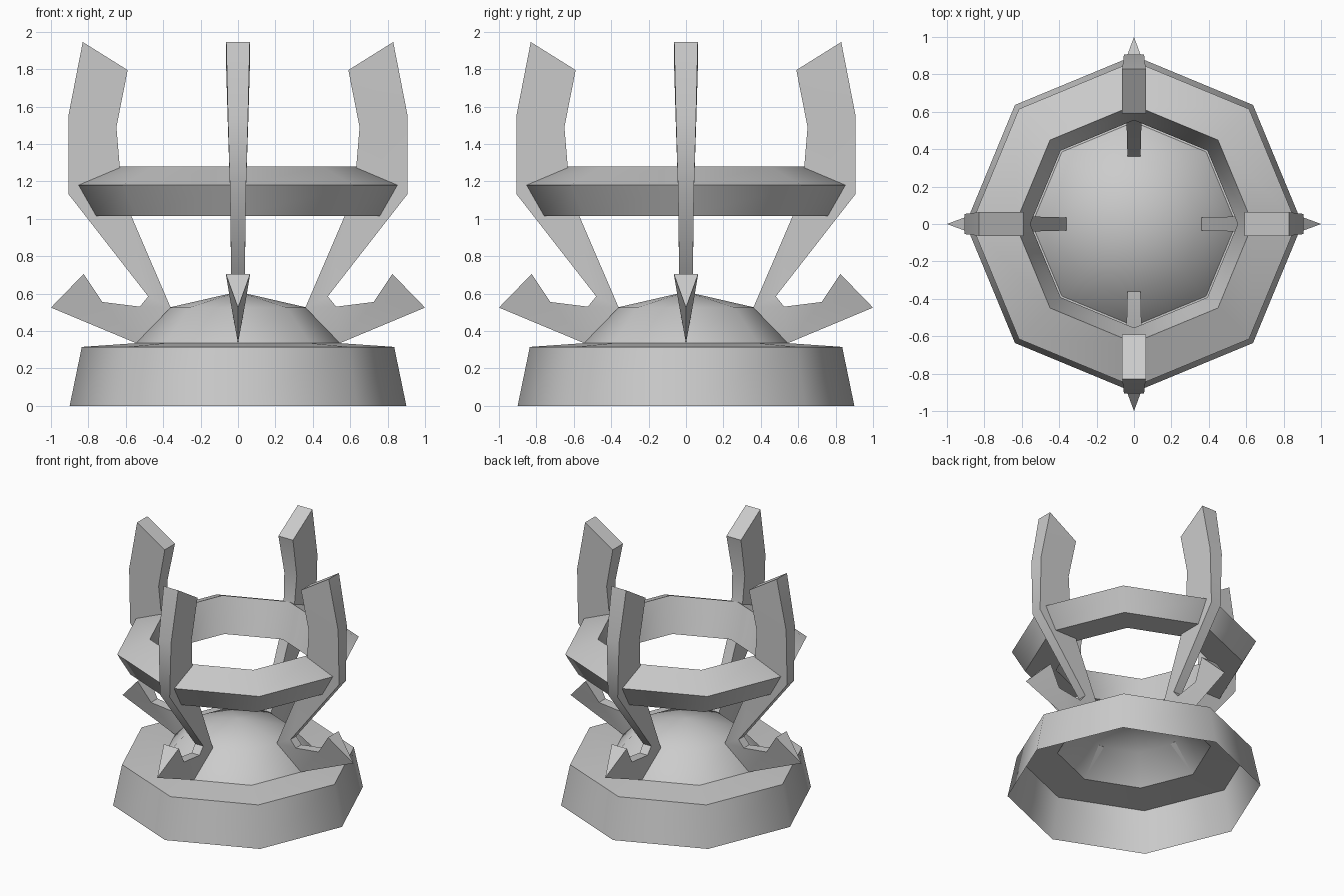
import bpy, bmesh, math
from mathutils import Matrix

cube = bpy.data.objects.get("Cube")
if cube:
    bpy.data.objects.remove(cube, do_unlink=True)

grey = bpy.data.materials.new("plain_grey")
grey.use_nodes = True
GREY = (0.6, 0.6, 0.6, 1.0)
grey.diffuse_color = GREY
grey.node_tree.nodes["Principled BSDF"].inputs["Base Color"].default_value = GREY

SIDES = 8


def finish(name, bm, angle):
    """Turn a bmesh into a named object with smooth shading by angle."""
    bmesh.ops.recalc_face_normals(bm, faces=bm.faces)
    mesh = bpy.data.meshes.new(name)
    bm.to_mesh(mesh)
    bm.free()
    mesh.materials.append(grey)
    obj = bpy.data.objects.new(name, mesh)
    bpy.context.collection.objects.link(obj)
    bpy.ops.object.select_all(action='DESELECT')
    obj.select_set(True)
    bpy.context.view_layer.objects.active = obj
    bpy.ops.object.shade_smooth_by_angle(angle=math.radians(angle))
    return obj


def lathe(name, profile, closed=False, apex=None):
    """Spin a (radius, height) profile into an octagonal shell."""
    bm = bmesh.new()
    rings = []
    for r, z in profile:
        angles = [2 * math.pi * i / SIDES for i in range(SIDES)]
        rings.append([bm.verts.new((r * math.cos(a), r * math.sin(a), z)) for a in angles])
    pairs = list(zip(rings, rings[1:]))
    if closed:
        pairs.append((rings[-1], rings[0]))
    for low, high in pairs:
        for i in range(SIDES):
            j = (i + 1) % SIDES
            bm.faces.new((low[i], low[j], high[j], high[i]))
    if apex is not None:
        top = bm.verts.new((0, 0, apex))
        for i in range(SIDES):
            bm.faces.new((rings[-1][i], rings[-1][(i + 1) % SIDES], top))
    return finish(name, bm, 44.4)


# Hollow base: tapered wall, ledge and low dome
lathe("base", [(0.9, 0), (0.835, 0.315), (0.545, 0.335), (0.37, 0.525)], apex=0.61)

# Floating octagonal ring
lathe("ring", [(0.775, 1.015), (0.87, 1.18), (0.635, 1.28), (0.555, 1.015)], closed=True)

# Prong and hooked spike as stations of (radius, height, half width), outer then inner
STATIONS = [
    ((0.83, 1.945, 0.063), (0.59, 1.795, 0.063)),
    ((0.905, 1.56, 0.054), (0.65, 1.49, 0.054)),
    ((0.905, 1.13, 0.042), (0.62, 1.13, 0.042)),
    ((0.48, 0.585, 0.035), (0.36, 0.525, 0.035)),
    ((0.525, 0.53, 0.035), (0.545, 0.335, 0)),
    ((0.725, 0.555, 0.04), (1.0, 0.525, 0)),
    ((0.825, 0.705, 0.065), (1.0, 0.525, 0)),
]


def prong(name, turn):
    bm = bmesh.new()
    loops = []
    for (ro, zo, wo), (ri, zi, wi) in STATIONS:
        corners = [(ro, -wo, zo), (ro, wo, zo), (ri, wi, zi), (ri, -wi, zi)]
        loops.append([bm.verts.new(c) for c in corners])
    for a, b in zip(loops, loops[1:]):
        for i in range(4):
            j = (i + 1) % 4
            bm.faces.new((a[i], a[j], b[j], b[i]))
    bm.faces.new(loops[0])
    bm.faces.new(loops[-1])
    # Collapse the pointed tip and the keel
    bmesh.ops.remove_doubles(bm, verts=bm.verts, dist=0.0005)
    bmesh.ops.triangulate(bm, faces=[f for f in bm.faces if len(f.verts) > 3])
    bm.transform(Matrix.Rotation(turn * math.pi / 2, 4, 'Z'))
    return finish(name, bm, 40)


for turn, side in enumerate(["left", "back", "right", "front"]):
    prong(side + "_prong", turn)
